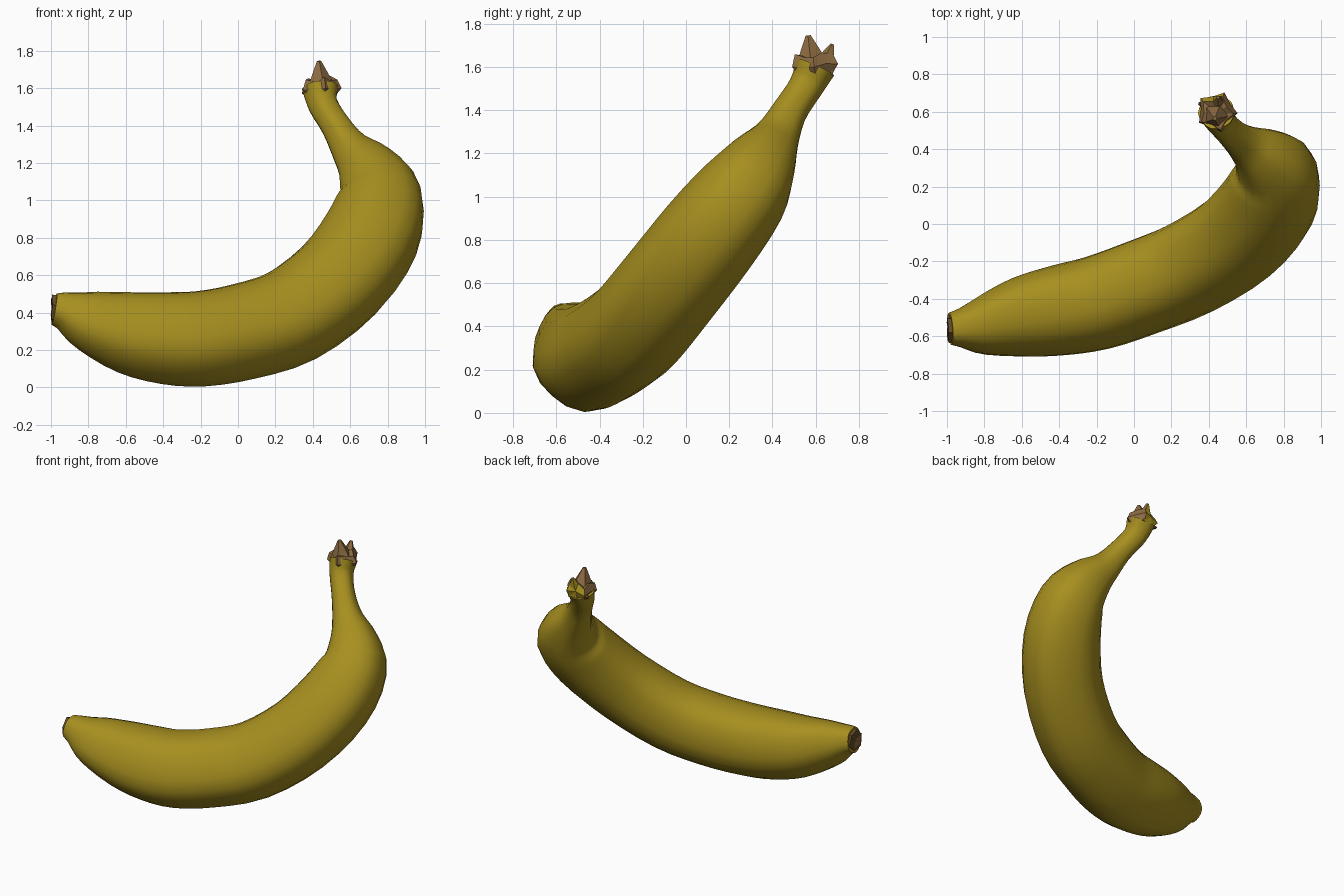
import bpy, bmesh, math
from mathutils import Vector

if "Cube" in bpy.data.objects:
    bpy.data.objects.remove(bpy.data.objects["Cube"], do_unlink=True)


def make_material(name, colour):
    mat = bpy.data.materials.new(name)
    mat.use_nodes = True
    mat.diffuse_color = (*colour, 1)
    mat.node_tree.nodes["Principled BSDF"].inputs["Base Color"].default_value = (*colour, 1)
    return mat


YELLOW = make_material("ripe yellow", (0.385, 0.275, 0.014))
BROWN = make_material("dry stem brown", (0.27, 0.15, 0.055))
DARK = make_material("dark tip brown", (0.13, 0.07, 0.022))


def finish(name, bm, mats, angle):
    mesh = bpy.data.meshes.new(name)
    bm.to_mesh(mesh)
    bm.free()
    for mat in mats:
        mesh.materials.append(mat)
    obj = bpy.data.objects.new(name, mesh)
    bpy.context.collection.objects.link(obj)
    bpy.ops.object.select_all(action='DESELECT')
    obj.select_set(True)
    bpy.context.view_layer.objects.active = obj
    bpy.ops.object.shade_smooth_by_angle(angle=math.radians(angle))


def paint_peel_back(bm):
    """Peel still clings to the outer back of the crown (second material)."""
    for f in bm.faces:
        n = f.normal
        f.material_index = int(n.y > .25 and n.x < .45 and n.z < .6)


# Stations along the fruit: x, y, z, half width in the bend, half width across
STATIONS = [
    (-.982, -.56, .42, .084, .088), (-.92, -.555, .407, .11, .105),
    (-.8, -.54, .36, .172, .15), (-.6, -.495, .30, .228, .205),
    (-.4, -.46, .27, .255, .232), (-.2, -.42, .266, .265, .242),
    (.03, -.34, .305, .268, .245), (.29, -.235, .39, .272, .245),
    (.55, -.075, .585, .272, .243), (.715, .11, .82, .265, .238),
    (.757, .265, 1.02, .23, .215), (.69, .355, 1.165, .165, .165),
    (.60, .42, 1.275, .105, .11), (.525, .48, 1.395, .08, .082),
    (.455, .555, 1.51, .08, .08), (.44, .598, 1.60, .096, .096)]
SIDES, STEPS = 20, 3
ACROSS = Vector((0, -.76, .65))      # normal of the plane the fruit bends in


def spline(points, steps):
    pts = [Vector(p) for p in points]
    pts = [2 * pts[0] - pts[1]] + pts + [2 * pts[-1] - pts[-2]]
    out = []
    for a, b, c, d in zip(pts, pts[1:], pts[2:], pts[3:]):
        for k in range(steps):
            t = k / steps
            out.append(.5 * (2 * b + (c - a) * t + (2 * a - 5 * b + 4 * c - d) * t * t
                             + (3 * b - a - 3 * c + d) * t ** 3))
    return out + [pts[-2]]


# Peel: a ridged five-sided section swept along the bend
bm = bmesh.new()
path = spline(STATIONS, STEPS)
rings = []
for i, p in enumerate(path):
    tangent = path[min(i + 1, len(path) - 1)] - path[max(i - 1, 0)]
    tangent = Vector(tangent[:3]).normalized()
    inward = ACROSS.cross(tangent).normalized()
    side = tangent.cross(inward)
    ring = []
    for k in range(SIDES):
        a = math.tau * k / SIDES
        ridge = 1 + .025 * math.cos(5 * a)
        ring.append(bm.verts.new(Vector(p[:3]) + ridge * (inward * math.cos(a) * p[3]
                                                         + side * math.sin(a) * p[4])))
    rings.append(ring)
for r, s in zip(rings, rings[1:]):
    for k in range(SIDES):
        n = (k + 1) % SIDES
        bm.faces.new((r[k], r[n], s[n], s[k]))
bm.faces.new(rings[0])
bm.faces.new(rings[-1])
bmesh.ops.recalc_face_normals(bm, faces=bm.faces)
finish("banana_peel", bm, [YELLOW], 35)


def star_cap(name, centre, axis, layers, points, mats, twist=0.0):
    """Jagged cap: each layer is (offset along axis, point radius, notch radius, raggedness)."""
    bm = bmesh.new()
    axis = Vector(axis).normalized()
    u = axis.orthogonal().normalized()
    v = axis.cross(u)
    count = points * 2
    loops = []
    for h, outer, inner, rag in layers:
        loop = []
        for k in range(count):
            a = math.tau * k / count + twist
            r = inner if k % 2 else outer
            lift = h + rag * math.sin(2.3 * k) * (1 - .5 * (k % 2))
            loop.append(bm.verts.new(Vector(centre) + axis * lift
                                     + (u * math.cos(a) + v * math.sin(a)) * r))
        loops.append(loop)
    for r, s in zip(loops, loops[1:]):
        for k in range(count):
            n = (k + 1) % count
            bm.faces.new((r[k], r[n], s[n], s[k]))
    bm.faces.new(loops[0])
    bm.faces.new(loops[-1])
    bmesh.ops.recalc_face_normals(bm, faces=bm.faces)
    if len(mats) > 1:
        paint_peel_back(bm)
    finish(name, bm, mats, 20)


# Torn crown where the stem was cut
star_cap("stem_crown", (.442, .60, 1.60), (-.05, -.12, 1),
         [(-.04, .08, .075, 0), (.0, .112, .085, .012), (.05, .092, .065, .02),
          (.045, .04, .035, .008)],
         5, [BROWN, YELLOW], .4)


def spike(name, base, tip, radius, mats):
    bm = bmesh.new()
    axis = Vector(tip) - Vector(base)
    bmesh.ops.create_cone(bm, cap_ends=True, segments=5, radius1=radius,
                          radius2=radius * .15, depth=axis.length)
    turn = axis.to_track_quat('Z', 'Y')
    for v in bm.verts:
        v.co = turn @ v.co + (Vector(base) + Vector(tip)) / 2
    bm.normal_update()
    if len(mats) > 1:
        paint_peel_back(bm)
    finish(name, bm, mats, 20)


spike("crown_front_spike", (.44, .585, 1.60), (.432, .565, 1.745), .085, [BROWN])
spike("crown_back_spike", (.45, .63, 1.58), (.45, .678, 1.705), .065, [BROWN, YELLOW])
spike("crown_side_nub", (.42, .62, 1.57), (.345, .645, 1.575), .045, [DARK])

# Dried blossom end: raised rim around a sunken middle
star_cap("blossom_tip", (-.982, -.56, .42), (-1, -.02, .04),
         [(-.01, .076, .068, 0), (.014, .078, .064, .004), (.016, .055, .045, .003),
          (.004, .02, .02, 0)],
         6, [DARK])
